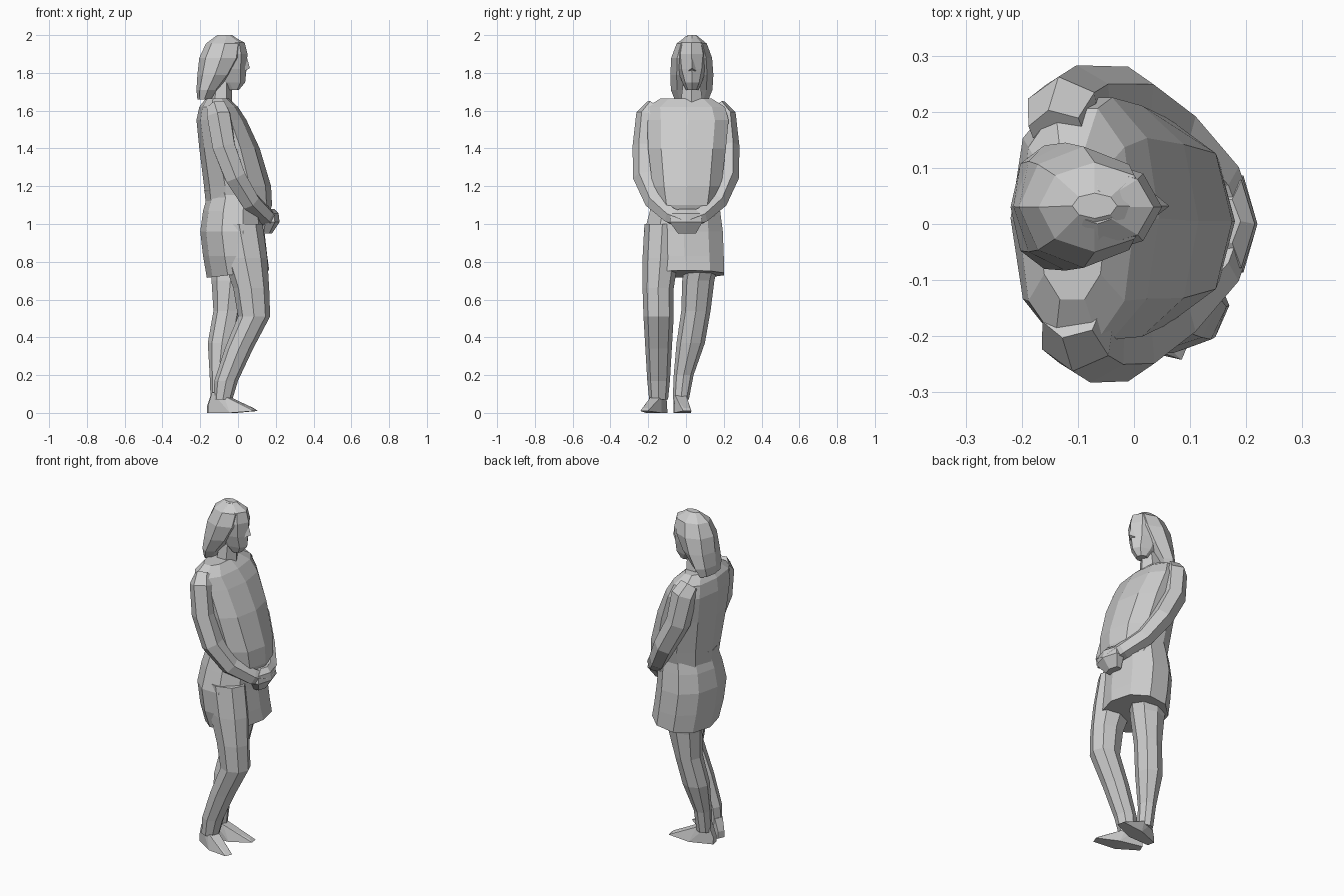
import bpy, bmesh, math
from mathutils import Vector


def finish(name, bm):
    bmesh.ops.recalc_face_normals(bm, faces=bm.faces)
    me = bpy.data.meshes.new(name)
    bm.to_mesh(me)
    bm.free()
    ob = bpy.data.objects.new(name, me)
    bpy.context.collection.objects.link(ob)
    return ob


def skin(name, rings):
    """Bridge equal-sized rings of points and cap both ends."""
    bm = bmesh.new()
    loops = [[bm.verts.new(p) for p in r] for r in rings]
    n = len(loops[0])
    for a, b in zip(loops, loops[1:]):
        for i in range(n):
            j = (i + 1) % n
            bm.faces.new((a[i], a[j], b[j], b[i]))
    bm.faces.new(loops[0])
    bm.faces.new(loops[-1])
    return finish(name, bm)


def loft(name, rings, n=8, power=1.0, tilt=0.0):
    """Rings are (x0, x1, y0, y1, z); tilt lifts the front of the first ring."""
    out = []
    for k, (x0, x1, y0, y1, z) in enumerate(rings):
        pts = []
        for i in range(n):
            t = math.tau * i / n
            c, s = math.cos(t), math.sin(t)
            c = math.copysign(abs(c) ** power, c)
            s = math.copysign(abs(s) ** power, s)
            pts.append(((x0 + x1) / 2 + c * (x1 - x0) / 2,
                        (y0 + y1) / 2 + s * (y1 - y0) / 2,
                        z + (tilt * c if k == 0 else 0)))
        out.append(pts)
    return skin(name, out)


def tube(name, path, n=6):
    """Path points are (x, y, z, radius)."""
    pts = [Vector(p[:3]) for p in path]
    out = []
    for i, p in enumerate(pts):
        d = (pts[min(i + 1, len(pts) - 1)] - pts[max(i - 1, 0)]).normalized()
        u = d.cross(Vector((1, 0, 0.6))).normalized()
        v = d.cross(u)
        out.append([p + path[i][3] * (u * math.cos(math.tau * k / n) + v * math.sin(math.tau * k / n))
                    for k in range(n)])
    return skin(name, out)


def hull(name, pts):
    bm = bmesh.new()
    for p in pts:
        bm.verts.new(p)
    res = bmesh.ops.convex_hull(bm, input=bm.verts)
    bmesh.ops.delete(bm, geom=list({g for g in res["geom_interior"] if isinstance(g, bmesh.types.BMVert)}),
                     context='VERTS')
    return finish(name, bm)


# Sweater leaning back over a full belly
loft("torso", [(-.15, .16, -.14, .16, 1.04), (-.17, .18, -.165, .175, 1.1),
               (-.18, .175, -.185, .195, 1.2), (-.205, .115, -.21, .22, 1.4),
               (-.22, .045, -.215, .235, 1.55), (-.205, .0, -.215, .215, 1.62),
               (-.17, -.05, -.14, .14, 1.665)], 10, .85)

# Long hem of the top, hips to mid thigh
loft("hem", [(-.165, .165, -.2, .21, .735), (-.185, .155, -.225, .21, .83),
             (-.2, .14, -.23, .205, .96), (-.185, .135, -.2, .19, 1.07),
             (-.165, .13, -.18, .18, 1.14), (-.18, .12, -.17, .17, 1.18)],
     10, .95, .02)

# Neck and head
loft("neck", [(-.16, -.03, -.04, .1, 1.62), (-.13, -.035, -.015, .075, 1.8)], 6)
loft("head", [(-.06, .005, .0, .065, 1.71), (-.13, .038, -.02, .085, 1.75),
              (-.17, .045, -.045, .105, 1.82), (-.18, .05, -.055, .115, 1.9),
              (-.16, .035, -.04, .1, 1.96), (-.1, -.03, .0, .06, 1.995)])
hull("nose", [(.035, .01, 1.81), (.035, .055, 1.81), (.063, .032, 1.825), (.045, .032, 1.89)])

# Shoulder length hair around the back of the head
loft("hair", [(-.215, -.14, -.06, .12, 1.66), (-.22, -.1, -.08, .14, 1.71),
              (-.215, -.03, -.083, .145, 1.79), (-.205, .025, -.078, .138, 1.88),
              (-.17, .03, -.05, .11, 1.955), (-.11, -.03, .01, .055, 2.0)])

# Arms folded to clasped hands at the front
for side, s, back in (("right", -1, 0.0), ("left", 1, -.025)):
    tube(side + "_arm", [(-.11 + back, s * .16, 1.62, .055), (-.1 + back, s * .195, 1.575, .07),
                         (-.075 + back, s * .215, 1.41, .068), (-.015, s * .218, 1.25, .063),
                         (.065, s * .165, 1.12, .055), (.145, s * .08, 1.045, .048),
                         (.17, s * .01, 1.02, .045)])
loft("clasped_hands", [(.12, .18, -.05, .06, .95), (.12, .22, -.1, .1, 1.01),
                       (.12, .215, -.09, .09, 1.055), (.13, .19, -.04, .05, 1.08)], 6)

# Legs: right knee forward, left leg behind and crossing inward
loft("right_leg", [(-.13, -.03, -.195, -.095, .07), (-.125, .0, -.205, -.085, .17),
                   (-.07, .08, -.215, -.075, .34), (.0, .17, -.225, -.065, .51),
                   (-.025, .165, -.23, -.065, .66), (-.08, .155, -.23, -.04, .82),
                   (-.12, .13, -.22, -.03, 1.0)])
loft("left_leg", [(-.145, -.06, -.07, .015, .07), (-.15, -.055, -.065, .04, .2),
                  (-.16, -.01, -.05, .1, .37), (-.13, .02, -.025, .13, .54),
                  (-.14, .06, -.02, .15, .7), (-.15, .1, .0, .18, .82)])

# Shoes
profile = [(-.055, .022, 0), (.08, .045, 0), (.21, .022, .01), (.19, .015, .025),
           (.04, .03, .09), (-.03, .025, .11), (-.055, .02, .04)]
for name, x, y, yaw in (("right_shoe", -.1, -.14, -.4), ("left_shoe", -.105, -.035, .2)):
    c, s = math.cos(yaw), math.sin(yaw)
    hull(name, [(x + a * c - w * k * s, y + a * s + w * k * c, z)
                for a, w, z in profile for k in (-1, 1)])
